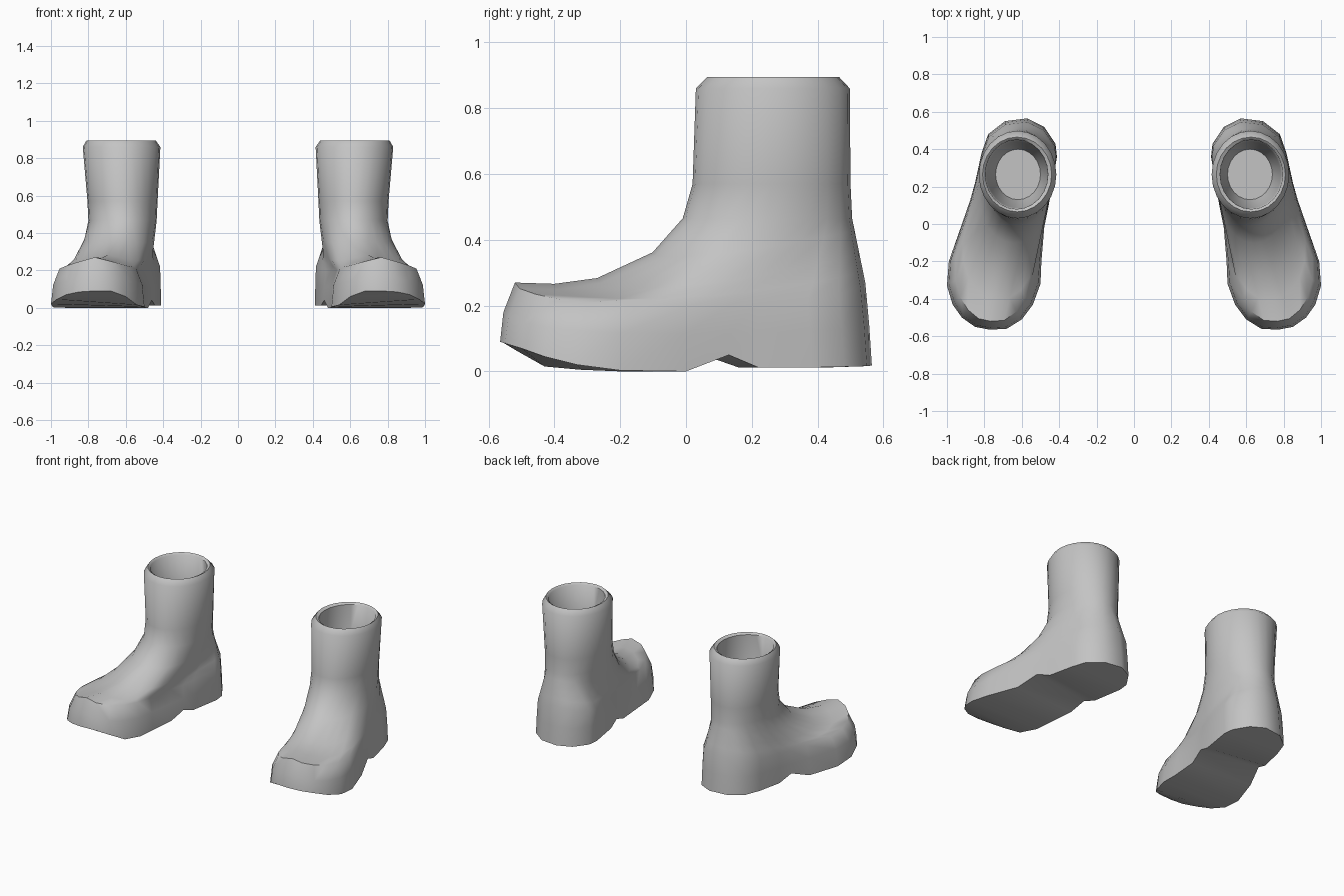
import bpy, bmesh, math

cube = bpy.data.objects.get("Cube")
if cube:
    bpy.data.objects.remove(cube, do_unlink=True)

grey = bpy.data.materials.new("plain_grey")
grey.use_nodes = True
colour = (0.55, 0.55, 0.55, 1)
grey.diffuse_color = colour
grey.node_tree.nodes["Principled BSDF"].inputs["Base Color"].default_value = colour

# Sole edge of the left boot: toe tip, outer side, heel, inner side
SOLE = [(.77, -.565, .09), (.85, -.55, .085), (.92, -.50, .07), (.97, -.43, .045),
        (1.0, -.33, .02), (.99, -.20, .003), (.92, 0, 0), (.875, .13, .05),
        (.85, .22, .012), (.815, .38, .012), (.78, .48, .014), (.69, .55, .016),
        (.57, .565, .018), (.48, .52, .015), (.42, .43, .012), (.412, .36, .012),
        (.445, .16, .012), (.46, .08, .04), (.48, -.02, 0), (.495, -.20, 0),
        (.50, -.32, .005), (.54, -.43, .015), (.60, -.51, .06), (.68, -.56, .09)]
N = len(SOLE)
ANGLES = [2 * math.pi * i / N for i in range(N)]


def clamp(v):
    return max(0.0, min(1.0, v))


def lerp(a, b, t):
    return a + (b - a) * t


def foot_ring(inset, front, back, z_front, z_side, z_back):
    """Sole outline pulled in towards the foot's centre line, most at the toe."""
    ring = []
    for (x, y, _), a in zip(SOLE, ANGLES):
        centre = lerp(.75, .615, clamp((y + .3) / .7))
        scale = 1 - inset * lerp(.12, 1, clamp((.15 - y) / .5))
        z_end = z_front if math.cos(a) > 0 else z_back
        z = lerp(z_end, z_side, abs(math.sin(a)))
        ring.append((lerp(centre, x, scale),
                     lerp(front, back, (y + .565) / 1.13), z))
    return ring


def oval_ring(x0, x1, y0, y1, z):
    """Level oval between the given limits."""
    return [((x0 + x1) / 2 + (x1 - x0) / 2 * math.sin(a),
             (y0 + y1) / 2 - (y1 - y0) / 2 * math.cos(a), z) for a in ANGLES]


def instep_ring(low, high, s, rise):
    """Ring between toe cap and ankle, with a hollow curve over the front."""
    ring = []
    for p, q, a in zip(low, high, ANGLES):
        t = lerp(s, rise, (1 + math.cos(a)) / 2)
        ring.append((lerp(p[0], q[0], s), lerp(p[1], q[1], s), lerp(p[2], q[2], t)))
    return ring


toe_cap = foot_ring(.19, -.52, .545, .27, .20, .27)
ankle = oval_ring(.435, .80, -.01, .505, .465)
RINGS = [
    SOLE,
    foot_ring(.05, -.555, .557, .18, .115, .14),
    toe_cap,
    instep_ring(toe_cap, ankle, .235, -.02),
    instep_ring(toe_cap, ankle, .49, .07),
    instep_ring(toe_cap, ankle, .82, .47),
    ankle,
    # shaft and rounded collar
    oval_ring(.43, .805, .02, .50, .57),
    oval_ring(.415, .83, .03, .498, .86),
    oval_ring(.44, .81, .065, .465, .895),
    # lining
    oval_ring(.46, .795, .08, .45, .885),
    oval_ring(.465, .785, .085, .44, .70),
    oval_ring(.50, .74, .13, .40, .53),
]


def build_boot(name, side):
    bm = bmesh.new()
    rings = [[bm.verts.new((side * x, y, z)) for x, y, z in r] for r in RINGS]
    for low, high in zip(rings, rings[1:]):
        for i in range(N):
            j = (i + 1) % N
            bm.faces.new((low[i], low[j], high[j], high[i]))
    # underside, in strips running across from outer to inner edge
    sole = rings[0]
    bm.faces.new((sole[0], sole[N - 1], sole[1]))
    for i in range(1, N // 2 - 1):
        bm.faces.new((sole[i], sole[N - i], sole[N - i - 1], sole[i + 1]))
    h = N // 2
    bm.faces.new((sole[h - 1], sole[h + 1], sole[h]))
    # floor of the lining
    bm.faces.new(rings[-1])
    bmesh.ops.recalc_face_normals(bm, faces=bm.faces)
    mesh = bpy.data.meshes.new(name)
    bm.to_mesh(mesh)
    bm.free()
    mesh.materials.append(grey)
    boot = bpy.data.objects.new(name, mesh)
    bpy.context.collection.objects.link(boot)
    bpy.ops.object.select_all(action='DESELECT')
    boot.select_set(True)
    bpy.context.view_layer.objects.active = boot
    bpy.ops.object.shade_smooth_by_angle(angle=math.radians(55))


build_boot("left_boot", 1)
build_boot("right_boot", -1)
